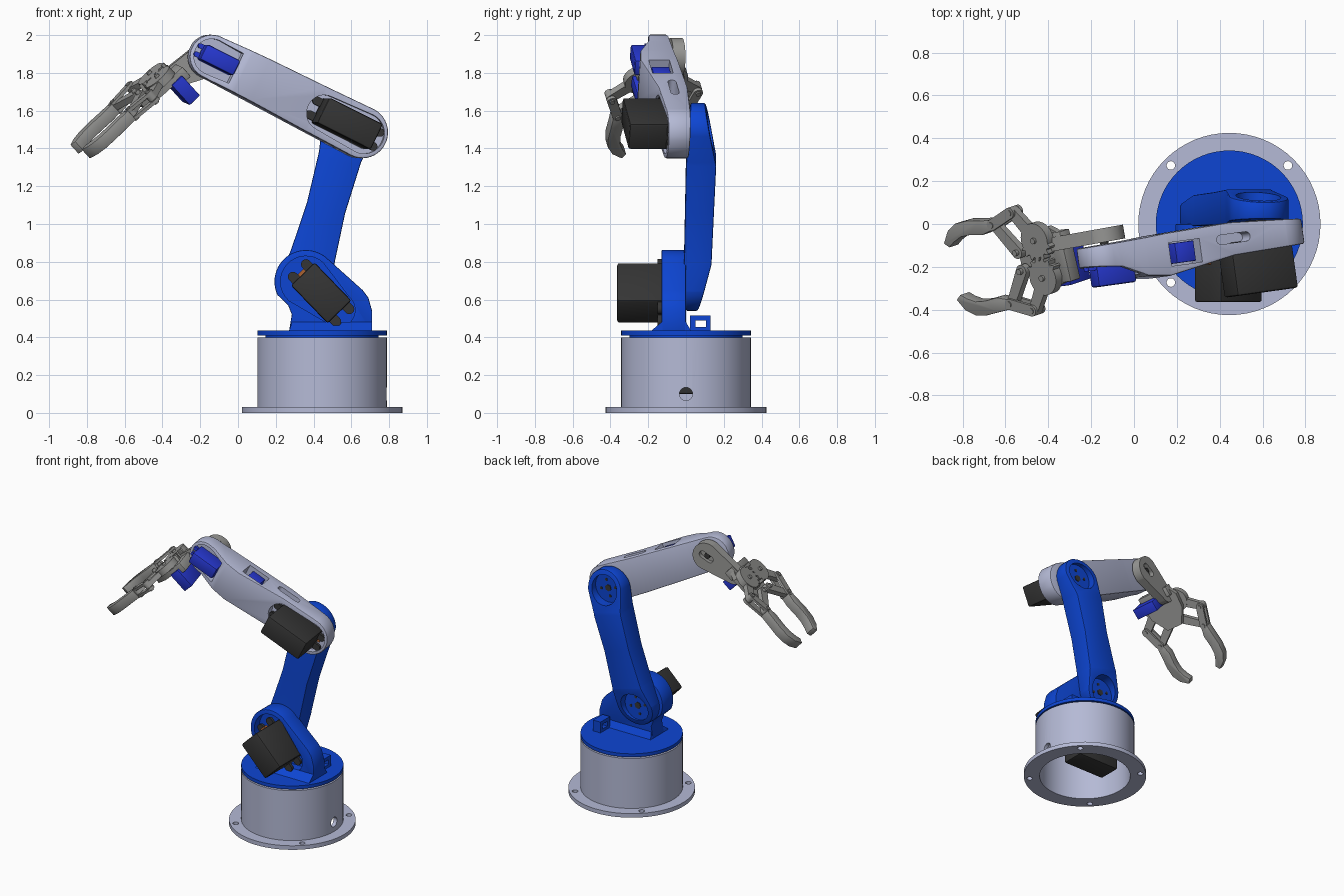
import bpy, bmesh
from math import sin, cos, pi, sqrt, radians
from mathutils import Vector, Matrix

if "Cube" in bpy.data.objects:
    bpy.data.objects.remove(bpy.data.objects["Cube"])

def mat(name, rgb):
    m = bpy.data.materials.new(name)
    m.diffuse_color = (*rgb, 1)
    m.use_nodes = True
    m.node_tree.nodes["Principled BSDF"].inputs["Base Color"].default_value = m.diffuse_color
    return m

BLUE = mat("blue", (0.004, 0.06, 0.65))
MICRO = mat("micro_blue", (0.02, 0.04, 0.65))
PALE = mat("pale", (0.46, 0.49, 0.67))
DARK = mat("dark", (0.035, 0.035, 0.035))
WARM = mat("warm_grey", (0.31, 0.31, 0.30))
RUST = mat("rust", (0.40, 0.12, 0.03))

def frame(o, x, y, z):
    m = Matrix((x, y, z)).transposed().to_4x4()
    m.translation = o
    return m

def finish(name, bm, M, material, bevel=0):
    bmesh.ops.transform(bm, matrix=M, verts=bm.verts)
    bmesh.ops.recalc_face_normals(bm, faces=bm.faces)
    if bevel:
        sharp = [e for e in bm.edges if e.calc_face_angle(0) > 0.7]
        bmesh.ops.bevel(bm, geom=sharp, offset=bevel, segments=2, profile=0.5, affect='EDGES')
    me = bpy.data.meshes.new(name)
    bm.to_mesh(me)
    bm.free()
    ob = bpy.data.objects.new(name, me)
    bpy.context.collection.objects.link(ob)
    me.materials.append(material)
    return ob

def skin(name, rings, M, material, bevel=0):
    bm = bmesh.new()
    vs = [[bm.verts.new(p) for p in r] for r in rings]
    n = len(vs[0])
    for a, b in zip(vs, vs[1:]):
        for i in range(n):
            bm.faces.new((a[i], a[(i + 1) % n], b[(i + 1) % n], b[i]))
    bm.faces.new(vs[0])
    bm.faces.new(vs[-1])
    return finish(name, bm, M, material, bevel)

def prism(name, M, pts, z0, z1, material, bevel=0):
    return skin(name, [[(a, b, z) for a, b in pts] for z in (z0, z1)], M, material, bevel)

def arc(cx, cy, r, a0, a1, n=16):
    return [(cx + r * cos(radians(a0 + (a1 - a0) * i / n)),
             cy + r * sin(radians(a0 + (a1 - a0) * i / n))) for i in range(n + 1)]

def disc(name, M, c, r, z0, z1, material, n=32, bevel=0):
    return prism(name, M, arc(*c, r, 0, 360, n)[:-1], z0, z1, material, bevel)

def bar(name, M, p, q, r, z0, z1, material, r2=None):
    d = Vector(q) - Vector(p)
    a = Vector((1, 0)).angle_signed(d) * -180 / pi
    return prism(name, M, arc(*p, r, a + 90, a + 270) + arc(*q, r2 or r, a - 90, a + 90), z0, z1, material)

def box(name, M, lo, hi, material, bevel=0):
    (a, b, c), (d, e, f) = lo, hi
    return prism(name, M, [(a, b), (d, b), (d, e), (a, e)], c, f, material, bevel)

def cut(ob, cutter):
    cutter.hide_render = True
    mod = ob.modifiers.new("cut", 'BOOLEAN')
    mod.operation, mod.object, mod.solver = 'DIFFERENCE', cutter, 'EXACT'
    dg = bpy.context.evaluated_depsgraph_get()
    me = bpy.data.meshes.new_from_object(ob.evaluated_get(dg))
    ob.modifiers.clear()
    ob.data = me
    bpy.data.objects.remove(cutter)

def interp(tab, u):
    if u <= tab[0][0]:
        return tab[0][1]
    for (a, x), (b, y) in zip(tab, tab[1:]):
        if u <= b:
            return x + (y - x) * (u - a) / (b - a)
    return tab[-1][1]

def limb(name, M, L, r0, r1, widths, lo, hi, material, bevel=0):
    """Round-ended arm whose width and thickness change along its length."""
    us = [-r0 * cos(radians(a)) for a in range(8, 90, 9)]
    us += sorted({0, L} | {t[0] for t in lo + hi + widths if 0 < t[0] < L})
    us += [L + r1 * sin(radians(a)) for a in range(10, 86, 9)]
    rings = []
    for u in us:
        h = sqrt(r0**2 - u**2) if u < 0 else sqrt(r1**2 - (u - L)**2) if u > L else \
            interp([(0, r0)] + widths + [(L, r1)], u)
        l, t = interp(lo, u), interp(hi, u)
        rings.append([(u, -h, l), (u, h, l), (u, h, t), (u, -h, t)])
    return skin(name, rings, M, material, bevel)

def servo(name, M, c, length, width, z0, z1, tab, material):
    """Motor box with end tabs at depth tab and a small cable plug."""
    x, y, hl, hw = *c, length / 2, width / 2
    box(name, M, (x - hl, y - hw, z0), (x + hl, y + hw, z1), material, 0.012)
    for s in (-1, 1):
        for t in (-1, 1):
            bar(name + "_tab", M, (x + s * hl * 0.9, y + t * hw * 0.55), (x + s * hl * 1.18, y + t * hw * 0.55),
                hw * 0.3, tab, tab + 0.02, material)
    box(name + "_plug", M, (x - hl * 1.12, y - hw * .25, tab + 0.03), (x - hl * .95, y + hw * .25, tab + 0.06), RUST)

I = Matrix.Identity(4)
B = (0.445, 0)

# Base: flanged hollow drum with bolt and cable holes
flange = disc("base_flange", I, B, 0.425, 0, 0.03, PALE, 64)
drum = disc("base_drum", I, B, 0.343, 0.03, 0.40, PALE, 64)
cut(flange, disc("c", I, B, 0.315, -1, 1, PALE, 64))
cut(drum, disc("c", I, B, 0.315, -1, 0.37, PALE, 64))
for sx in (-1, 1):
    for sy in (-1, 1):
        cut(flange, disc("c", I, (B[0] + sx * 0.273, sy * 0.273), 0.02, -1, 1, PALE, 20))
YZ = frame((0, 0, 0), (0, 1, 0), (0, 0, 1), (1, 0, 0))
cut(drum, disc("c", YZ, (0, 0.10), 0.035, 0.6, 1, PALE, 24))
servo("base_servo", I, (0.39, 0), 0.34, 0.17, 0.10, 0.38, 0.30, DARK)

# Turntable
disc("turntable_neck", I, B, 0.30, 0.39, 0.415, BLUE, 64)
disc("turntable", I, B, 0.343, 0.41, 0.435, BLUE, 64)
clip = box("cable_clip", I, (0.61, 0.02, 0.43), (0.67, 0.13, 0.515), BLUE)
cut(clip, box("c", I, (0.5, 0.05, 0.455), (0.8, 0.105, 0.49), BLUE))

# Shoulder bracket with motor pocket
XZ = frame((0, 0, 0), (1, 0, 0), (0, 0, 1), (0, -1, 0))
shape = arc(0.36, 0.695, 0.167, 45, 205, 24) + [(0.265, 0.57), (0.285, 0.52), (0.27, 0.43), (0.71, 0.43),
                                              (0.71, 0.54), (0.69, 0.61), (0.66, 0.65)]
bracket = prism("shoulder_bracket", XZ, shape, 0.0, 0.13, BLUE, 0.006)
cut(bracket, bar("c", XZ, (0.36, 0.695), (0.53, 0.545), 0.135, 0.07, 0.3, BLUE, 0.09))
skin("bracket_foot", [[(0.27, -0.19, 0.43), (0.71, -0.19, 0.43), (0.71, 0.03, 0.43), (0.27, 0.03, 0.43)],
                      [(0.285, -0.13, 0.48), (0.71, -0.13, 0.48), (0.71, 0.0, 0.48), (0.285, 0.0, 0.48)]], I, BLUE)
a = radians(-46)
SH = frame((0.44, 0, 0.635), (cos(a), 0, sin(a)), (-sin(a), 0, cos(a)), (0, -1, 0))
servo("shoulder_servo", SH, (0, 0), 0.28, 0.175, 0.05, 0.365, 0.13, DARK)

# Lower arm, from shoulder to elbow
p, q = Vector((0.355, 0, 0.68)), Vector((0.58, 0, 1.50))
d = (q - p).normalized()
LA = frame(p, d, Vector((0, 1, 0)).cross(d), (0, 1, 0))
L = (q - p).length
lower = limb("lower_arm", LA, L, 0.14, 0.14, [(0.16, 0.12), (0.42, 0.105), (0.7, 0.115)],
             [(-0.14, 0.0), (0.15, -0.01), (0.68, 0.0), (1.0, 0.025)],
             [(-0.14, 0.06), (0.14, 0.135), (0.68, 0.16), (1.0, 0.10)], BLUE, 0.008)
for u, depth in ((0, 0.055), (L, 0.08)):
    cut(lower, disc("c", LA, (u, 0), 0.105, depth, 0.4, BLUE, 40))
    disc("arm_horn", LA, (u, 0), 0.025, depth - 0.02, depth + 0.005, DARK, 6)
    for k in range(4):
        disc("horn_screw", LA, (u + 0.06 * cos(k * pi / 2), 0.06 * sin(k * pi / 2)), 0.01,
             depth - 0.01, depth + 0.004, DARK, 12)
disc("shoulder_shaft", LA, (0, 0), 0.09, -0.06, 0.03, BLUE)
disc("elbow_shaft", LA, (L, 0), 0.06, -0.06, 0.04, DARK)

# Upper arm, from elbow to wrist, slightly yawed
p, q = Vector((0.65, -0.04, 1.485)), Vector((-0.145, -0.15, 1.885))
d = (q - p).normalized()
n = Vector((d.y, -d.x, 0)).normalized()
UA = frame(p, d, n.cross(d), n)
L = (q - p).length
upper = limb("upper_arm", UA, L, 0.137, 0.117, [],
             [(-0.137, -0.07), (0.28, -0.08), (0.62, -0.134), (0.73, -0.12), (0.86, -0.06), (1.02, -0.04)],
             [(-0.137, 0.045), (0.28, 0.075), (0.62, 0.066), (0.72, 0.06), (0.85, 0.055), (1.02, 0.05)],
             PALE, 0.008)
cut(upper, bar("c", UA, (-0.01, 0), (0.23, 0), 0.108, -0.4, -0.03, PALE, 0.095))
cut(upper, prism("c", UA, [(0.76, 0.088), (0.76, -0.088)] + arc(L, 0, 0.095, -90, 90), -0.4, -0.02, PALE))
UT = UA @ Matrix(((1, 0, 0, 0), (0, 0, 1, 0), (0, 1, 0, 0), (0, 0, 0, 1)))
cut(upper, box("c", UT, (0.45, -0.09, 0.02), (0.61, 0.02, 0.3), PALE))
cut(upper, bar("c", UT, (0.21, 0), (0.34, 0), 0.022, 0.05, 0.3, PALE))
box("forearm_servo", UA, (0.47, 0.0, -0.08), (0.57, 0.105, 0.015), MICRO, 0.004)
servo("elbow_servo", UA, (0.105, 0), 0.32, 0.15, -0.27, -0.02, -0.07, DARK)
servo("wrist_servo", UA, (0.86, 0), 0.20, 0.09, -0.14, -0.01, -0.06, MICRO)

# Wrist lug behind the upper arm, reaching down to the gripper
p, q = Vector((-0.145, -0.05, 1.885)), Vector((-0.34, -0.085, 1.78))
d = (q - p).normalized()
n = Vector((d.y, -d.x, 0)).normalized()
WL = frame(p, d, n.cross(d), n)
lug = limb("wrist_lug", WL, (q - p).length, 0.10, 0.06, [], [(0, -0.035)], [(0, 0.03)], WARM)
cut(lug, bar("c", WL, (-0.03, 0), (0.03, 0), 0.025, 0.0, 0.2, WARM))
disc("wrist_horn", WL, (0, 0), 0.02, -0.1, 0.015, DARK)

# Gripper: base, meshing gears, parallel links and gently curved fingers
d = Vector((-0.72, -0.10, -0.68)).normalized()
w = Vector((-0.17, 0.97, 0.14))
w = (w - d * w.dot(d)).normalized()
G = frame((-0.43, -0.16, 1.77), d, w, w.cross(d))
prism("gripper_base", G, [(-0.12, -0.12), (-0.12, 0.10), (-0.05, 0.14), (0.05, 0.13), (0.16, 0.06),
                          (0.16, -0.06), (0.05, -0.13), (-0.05, -0.14)], -0.06, -0.025, WARM)
box("gripper_crossbar", G, (-0.13, -0.13, -0.09), (-0.06, 0.11, -0.02), WARM, 0.006)
box("gripper_servo", G, (-0.095, -0.15, -0.195), (-0.02, 0.02, -0.05), MICRO, 0.004)
for s, side in ((1, "left"), (-1, "right")):
    teeth = []
    for k in range(64):
        ang = (k + (2 if s < 0 else 0)) * 2 * pi / 64
        r = 0.098 if sin(ang) * s < -0.3 and k % 4 in (0, 1) else 0.082
        teeth.append((r * cos(ang), s * 0.09 + r * sin(ang)))
    gear = prism(side + "_gear", G, teeth, -0.02, 0.025, WARM)
    A, Bp, g, i = (0.11, s * 0.235), (0.24, s * 0.19), (0, s * 0.09), (0.13, s * 0.045)
    bar(side + "_drive_link", G, g, A, 0.034, -0.015, 0.02, WARM, 0.026)
    bar(side + "_idler_link", G, i, Bp, 0.03, -0.015, 0.02, WARM, 0.024)
    for z in (-0.037, 0.015):
        bar(side + "_finger_root", G, A, Bp, 0.026, z, z + 0.018, WARM, 0.026)
    blade = [(0.25, 0.215), (0.32, 0.22), (0.40, 0.227), (0.47, 0.22), (0.525, 0.19), (0.565, 0.135),
             (0.535, 0.113), (0.50, 0.135), (0.45, 0.155), (0.39, 0.158), (0.31, 0.15), (0.25, 0.165)]
    prism(side + "_finger", G, [(x, s * y) for x, y in blade], -0.036, 0.03, WARM, 0.004)
    for c in (A, Bp, i, g):
        disc(side + "_pivot", G, c, 0.014, -0.045, 0.038, WARM, 16)

# Smooth curved faces, keep edges crisp
for ob in bpy.data.objects:
    ob.select_set(True)
    bpy.context.view_layer.objects.active = ob
bpy.ops.object.shade_smooth_by_angle(angle=radians(30))
